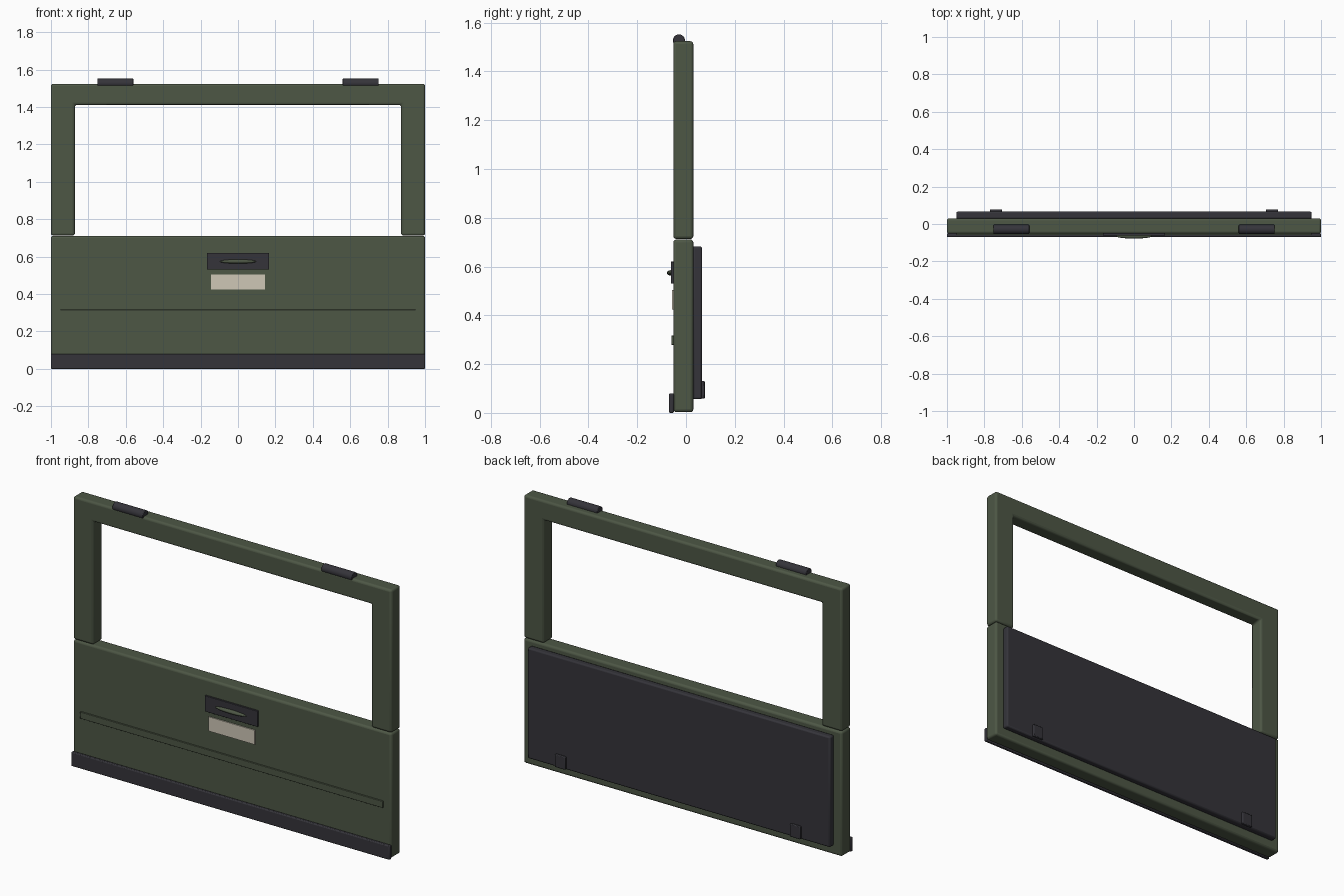
import bpy
import math

cube = bpy.data.objects.get("Cube")
if cube:
    bpy.data.objects.remove(cube, do_unlink=True)


def material(name, color):
    mat = bpy.data.materials.new(name)
    mat.use_nodes = True
    mat.diffuse_color = (*color, 1)
    mat.node_tree.nodes["Principled BSDF"].inputs["Base Color"].default_value = (*color, 1)
    return mat


green = material("olive green paint", (0.075, 0.095, 0.06))
dark = material("dark trim", (0.035, 0.034, 0.042))
cream = material("cream plate", (0.62, 0.57, 0.47))


def finish(obj, name, mat, bevel=0.0, segments=2):
    obj.name = name
    obj.data.materials.append(mat)
    if bevel:
        mod = obj.modifiers.new("Rounded edges", 'BEVEL')
        mod.width, mod.segments = bevel, segments
        mod.limit_method = 'ANGLE'
    bpy.ops.object.select_all(action='DESELECT')
    obj.select_set(True)
    bpy.context.view_layer.objects.active = obj
    bpy.ops.object.shade_smooth_by_angle(angle=math.radians(35))
    return obj


def slab(name, outline, y0, y1, mat, bevel=0.0, segments=2):
    """Extrude an x-z outline from y0 back to y1."""
    n = len(outline)
    verts = [(x, y, z) for y in (y0, y1) for x, z in outline]
    faces = [tuple(range(n)), tuple(range(2 * n - 1, n - 1, -1))]
    faces += [(i, i + n, (i + 1) % n + n, (i + 1) % n) for i in range(n)]
    mesh = bpy.data.meshes.new(name)
    mesh.from_pydata(verts, [], faces)
    obj = bpy.data.objects.new(name, mesh)
    bpy.context.collection.objects.link(obj)
    return finish(obj, name, mat, bevel, segments)


def box(name, x0, x1, y0, y1, z0, z1, mat, bevel=0.0, segments=2):
    outline = [(x0, z0), (x1, z0), (x1, z1), (x0, z1)]
    return slab(name, outline, y0, y1, mat, bevel, segments)


FRONT, BACK = -0.052, 0.03

# Lower door panel and the window frame above it
box("lower_panel", -1, 1, FRONT, BACK, 0.003, 0.711, green, 0.012, 3)
right_half = [(0.872, 1.412), (0.872, 0.713), (1, 0.713), (1, 1.524)]
left_half = [(-x, z) for x, z in reversed(right_half)]
slab("window_frame", right_half + left_half, FRONT, BACK, green, 0.012, 3)

# Outside trim
box("bottom_bumper", -1, 1, -0.07, -0.05, 0, 0.08, dark, 0.005)
box("pressed_ridge", -0.95, 0.95, -0.06, -0.05, 0.279, 0.317, green, 0.002)
box("number_plate", -0.145, 0.145, -0.058, -0.05, 0.423, 0.504, cream)
box("handle_plate", -0.166, 0.166, -0.062, -0.05, 0.53, 0.62, dark, 0.002)

# Flattened pull handle
bpy.ops.mesh.primitive_uv_sphere_add(segments=24, ring_count=12, radius=1,
                                     location=(0, -0.064, 0.574))
handle = bpy.context.object
handle.scale = (0.098, 0.014, 0.011)
finish(handle, "pull_handle", green)

# Inside lining
box("inner_lining", -0.95, 0.95, BACK - 0.002, 0.066, 0.056, 0.683, dark, 0.008)

# Paired hinges and lining clips
for side, s in (("left", 1), ("right", -1)):
    bpy.ops.mesh.primitive_cylinder_add(vertices=16, radius=0.025, depth=0.192,
                                        location=(s * 0.656, -0.029, 1.527),
                                        rotation=(0, math.pi / 2, 0))
    finish(bpy.context.object, side + "_hinge", dark, 0.003)
    x = s * 0.738
    box(side + "_lining_clip", x - 0.033, x + 0.033, 0.06, 0.077, 0.058, 0.131, dark, 0.004)
